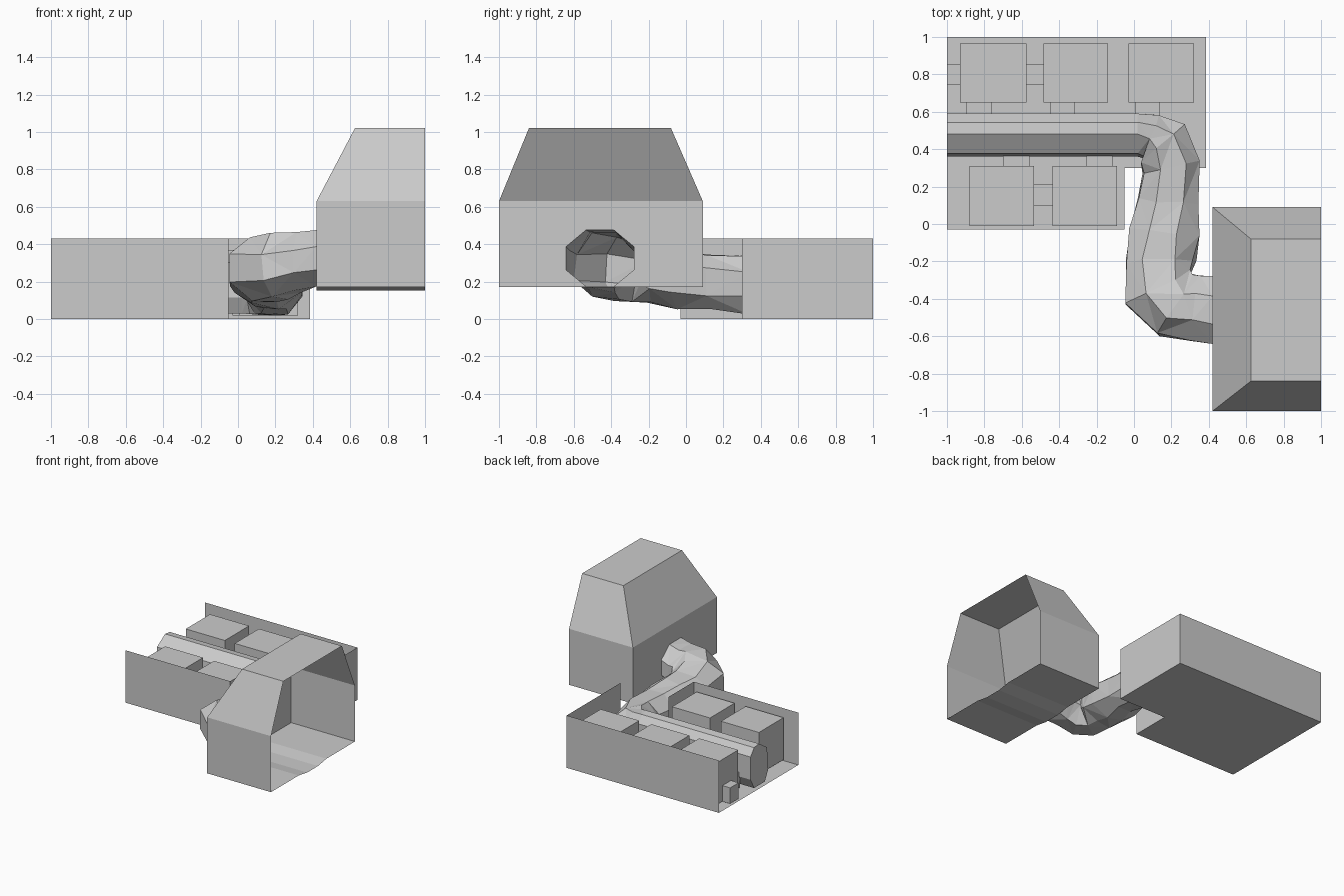
import bpy, bmesh, math, random

if "Cube" in bpy.data.objects:
    bpy.data.objects.remove(bpy.data.objects["Cube"])
random.seed(4)


def make(name, bm):
    me = bpy.data.meshes.new(name)
    bm.to_mesh(me)
    bm.free()
    ob = bpy.data.objects.new(name, me)
    bpy.context.collection.objects.link(ob)
    return ob


def face(bm, pts):
    return bm.faces.new([bm.verts.new(p) for p in pts])


def box(name, x0, x1, y0, y1, z0, z1):
    bm = bmesh.new()
    bmesh.ops.create_cube(bm, size=1)
    for v in bm.verts:
        v.co = (x1 if v.co.x > 0 else x0, y1 if v.co.y > 0 else y0, z1 if v.co.z > 0 else z0)
    return make(name, bm)


# Tray: L-shaped floor and thin walls, open at the left end and where the tunnel leaves
H = 0.43
bm = bmesh.new()
outline = [(-1, -.03), (-.05, -.03), (-.05, .3), (.385, .3), (.385, 1), (-1, 1)]
face(bm, [(x, y, 0) for x, y in outline]).normal_flip()
for i in (0, 1, 3, 4):
    (xa, ya), (xb, yb) = outline[i], outline[i + 1]
    face(bm, [(xa, ya, 0), (xb, yb, 0), (xb, yb, H), (xa, ya, H)])
make("tray", bm)

# Rooms in two rows, with small passages between them
for i, (a, b) in enumerate([(-.93, -.575), (-.485, -.14), (-.03, .32)]):
    box(f"back_room_{i}", a, b, .65, .965, .02, .365)
    box(f"back_doorway_{i}", a + .035, a + .17, .58, .65, .02, .15)
for i, (a, b) in enumerate([(-.88, -.535), (-.435, -.09)]):
    box(f"front_room_{i}", a, b, -.01, .31, .02, .365)
    box(f"front_doorway_{i}", a + .18, a + .32, .31, .38, .02, .15)
box("back_passage_0", -1, -.93, .745, .855, .02, .15)
box("back_passage_1", -.575, -.485, .745, .855, .02, .15)
box("front_passage", -.535, -.435, .10, .215, .02, .15)

# Corridor turning into a rough tunnel: x, y, z, half width, half height, heading, roundness, jitter
SHAPE = [(1, -.5), (1, .6), (.6, .95), (.05, 1), (-.85, .6), (-1, -.5), (-.6, -1), (.6, -1)]
ROUND = [(math.cos(a), math.sin(a)) for a in [math.radians(-22.5 + 45 * i) for i in range(8)]]
path = [
    (-1, .475, .20, .115, .17, 0, 0, 0),
    (.02, .475, .20, .115, .17, 0, 0, 0),
    (.09, .465, .19, .125, .17, -20, .3, .005),
    (.15, .42, .19, .16, .17, -48, .6, .01),
    (.20, .31, .185, .16, .17, -78, .8, .01),
    (.19, .12, .20, .16, .165, -93, 1, .014),
    (.155, -.05, .215, .19, .165, -97, 1, .014),
    (.135, -.20, .24, .19, .17, -90, 1, .014),
    (.14, -.34, .27, .20, .18, -62, 1, .014),
    (.22, -.43, .285, .19, .18, -30, 1, .014),
    (.32, -.45, .305, .18, .17, -10, 1, .01),
    (.42, -.46, .325, .185, .163, 0, 1, 0),
]
bm = bmesh.new()
rings = []
for x, y, z, w, h, deg, r, j in path:
    a = math.radians(deg)
    ring = []
    for (u, v), (cu, cv) in zip(SHAPE, ROUND):
        s, t = u + (cu * 1.06 - u) * r, v + (cv * 1.0 - v) * r
        jit = [random.uniform(-j, j) for _ in range(3)]
        ring.append(bm.verts.new((x - math.sin(a) * w * s + jit[0],
                                  y + math.cos(a) * w * s + jit[1], z + h * t + jit[2])))
    rings.append(ring)
for k in range(len(rings) - 1):
    A, B = rings[k], rings[k + 1]
    for i in range(8):
        n = (i + 1) % 8
        if k == 0:
            bm.faces.new((A[i], A[n], B[n], B[i]))
        elif (i + k) % 2:
            bm.faces.new((A[i], A[n], B[n]))
            bm.faces.new((A[i], B[n], B[i]))
        else:
            bm.faces.new((A[i], A[n], B[i]))
            bm.faces.new((A[n], B[n], B[i]))
bm.faces.new(rings[0])
bmesh.ops.recalc_face_normals(bm, faces=bm.faces[:])
hole = [v.co.copy() for v in rings[-1]]
make("tunnel", bm)

# Chamber: shell with sloped shoulders, open towards +x
Y0, Y1, Z0, Z1, Z2 = -1, .09, .17, .63, 1.02
bm = bmesh.new()
lo = [(1, Y0), (.42, Y0), (.42, Y1), (1, Y1)]
hi = [(1, -.84), (.625, -.84), (.625, -.08), (1, -.08)]
for i in range(3):
    a, b, c, d = lo[i], lo[i + 1], hi[i + 1], hi[i]
    if i != 1:
        face(bm, [(*b, Z0), (*a, Z0), (*a, Z1), (*b, Z1)])
    face(bm, [(*b, Z1), (*a, Z1), (*d, Z2), (*c, Z2)])
face(bm, [(*p, Z2) for p in hi]).normal_flip()
# wall pierced by the tunnel mouth
edges = []
rect = [(.42, Y0, Z0), (.42, Y1, Z0), (.42, Y1, Z1), (.42, Y0, Z1)]
for loop in (rect, [(.42, p.y, max(p.z, Z0 + .005)) for p in hole]):
    vs = [bm.verts.new(p) for p in loop]
    edges += [bm.edges.new((vs[i], vs[(i + 1) % len(vs)])) for i in range(len(vs))]
bmesh.ops.triangle_fill(bm, edges=edges, use_beauty=True, use_dissolve=False, normal=(-1, 0, 0))
bmesh.ops.remove_doubles(bm, verts=bm.verts[:], dist=.0005)
bmesh.ops.recalc_face_normals(bm, faces=bm.faces[:])
make("chamber_shell", bm)

# Chamber floor with a shallow worn trough leading from the tunnel
bm = bmesh.new()
prof = [(Y0, Z0), (-.64, Z0), (-.53, .152), (-.39, .152), (-.28, Z0), (Y1, Z0)]
for (ya, za), (yb, zb) in zip(prof, prof[1:]):
    face(bm, [(.42, ya, za), (.42, yb, zb), (1, yb, zb), (1, ya, za)])
bmesh.ops.remove_doubles(bm, verts=bm.verts[:], dist=.0005)
make("chamber_floor", bm)
